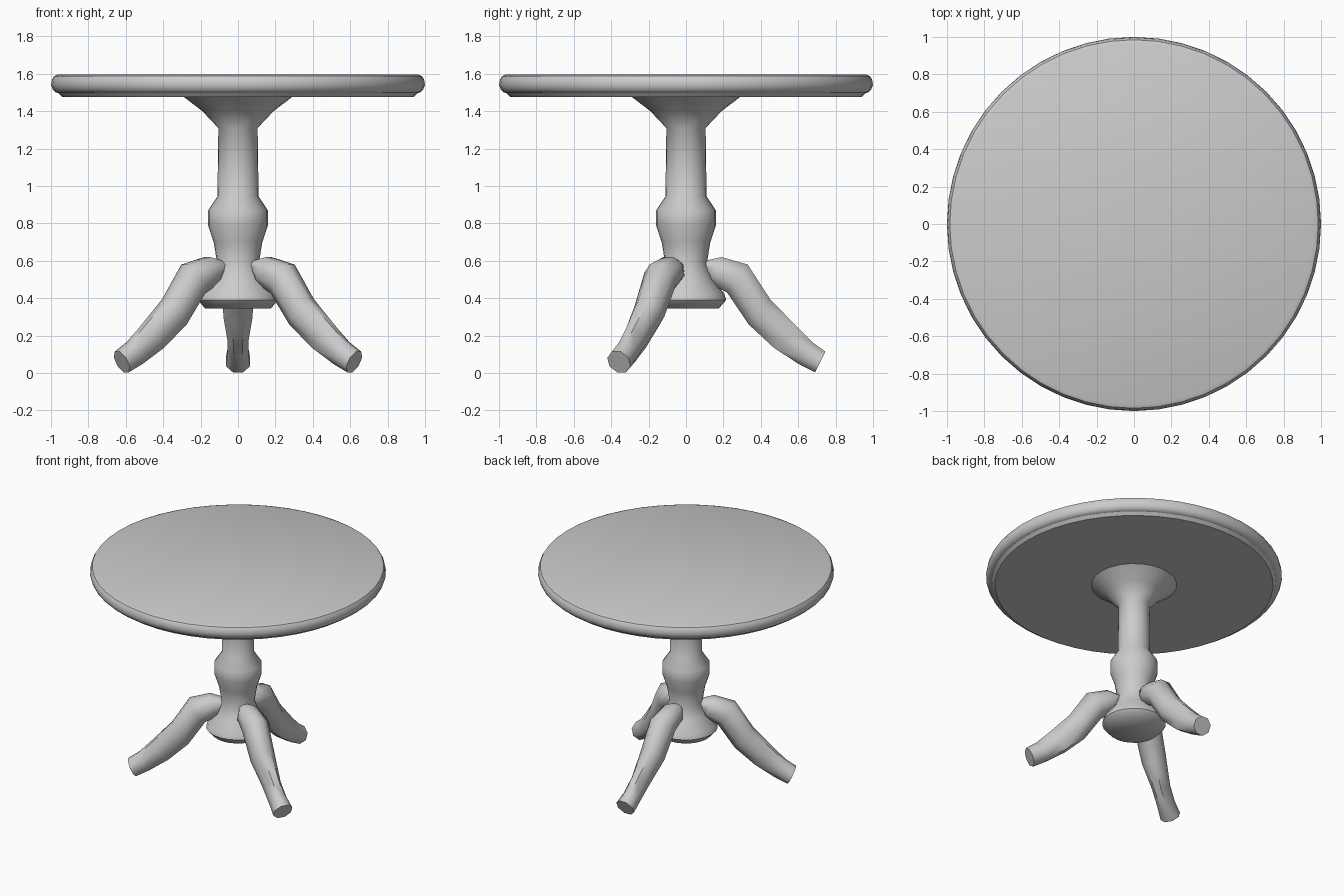
import bpy, bmesh
from math import cos, sin, pi, radians
from mathutils import Vector, Matrix

if "Cube" in bpy.data.objects:
    bpy.data.objects.remove(bpy.data.objects["Cube"], do_unlink=True)

grey = bpy.data.materials.new("plain grey")
grey.use_nodes = True
GREY = (0.6, 0.6, 0.6, 1)
grey.diffuse_color = GREY
grey.node_tree.nodes["Principled BSDF"].inputs["Base Color"].default_value = GREY


def loft(name, rings, angle):
    """Skin a stack of equal rings, cap both ends and shade smooth."""
    bm = bmesh.new()
    loops = [[bm.verts.new(p) for p in ring] for ring in rings]
    n = len(loops[0])
    for a, b in zip(loops, loops[1:]):
        for i in range(n):
            j = (i + 1) % n
            bm.faces.new((a[i], a[j], b[j], b[i]))
    bm.faces.new(loops[0])
    bm.faces.new(loops[-1])
    bmesh.ops.recalc_face_normals(bm, faces=bm.faces)
    mesh = bpy.data.meshes.new(name)
    bm.to_mesh(mesh)
    bm.free()
    mesh.materials.append(grey)
    obj = bpy.data.objects.new(name, mesh)
    bpy.context.collection.objects.link(obj)
    bpy.ops.object.select_all(action="DESELECT")
    obj.select_set(True)
    bpy.context.view_layer.objects.active = obj
    bpy.ops.object.shade_smooth_by_angle(angle=radians(angle))
    return obj


def turned(name, profile, sides, angle):
    """Revolve a radius/height profile around z."""
    rings = [[(r * cos(2 * pi * i / sides), r * sin(2 * pi * i / sides), z)
              for i in range(sides)] for r, z in profile]
    return loft(name, rings, angle)


# Round top with a rolled rim and a small bead below it
turned("table_top", [(0.94, 1.476), (0.96, 1.497), (0.975, 1.5), (0.99, 1.515),
                     (1.0, 1.54), (0.995, 1.57), (0.985, 1.587), (0.965, 1.595)], 48, 35)

# Turned pedestal with a flared head, a bulge and a wide foot
turned("pedestal", [(0.175, 0.345), (0.215, 0.39), (0.205, 0.425), (0.145, 0.5), (0.112, 0.59),
                    (0.13, 0.7), (0.16, 0.79), (0.16, 0.87), (0.11, 0.945),
                    (0.105, 1.31), (0.19, 1.4), (0.295, 1.48)], 24, 50)

# Leg sections: upper edge, lower edge (reach, height) and half width
SECTIONS = [((0.10, 0.60), (0.10, 0.54), 0.04),
            ((0.19, 0.62), (0.13, 0.48), 0.075),
            ((0.33, 0.58), (0.22, 0.43), 0.085),
            ((0.45, 0.395), (0.335, 0.26), 0.078),
            ((0.60, 0.24), (0.47, 0.135), 0.055),
            ((0.675, 0.165), (0.60, 0.05), 0.056),
            ((0.745, 0.115), (0.69, 0.004), 0.065)]


def leg(name, turn):
    spin = Matrix.Rotation(turn, 3, "Z")
    rings = []
    for top, bottom, half in SECTIONS:
        up, low = Vector((0, *top)), Vector((0, *bottom))
        mid, tall = (up + low) / 2, (up - low) / 2
        ring = []
        for i in range(8):
            # Octagon with its flats facing up and sideways
            a = 2 * pi * (i + 0.5) / 8
            fit = 1 / cos(pi / 8)
            ring.append(spin @ (mid + fit * (tall * sin(a) + Vector((half * cos(a), 0, 0)))))
        rings.append(ring)
    loft(name, rings, 50)


# Three splayed legs, one pointing straight back
for i, name in enumerate(("back_leg", "front_right_leg", "front_left_leg")):
    leg(name, i * 2 * pi / 3)
